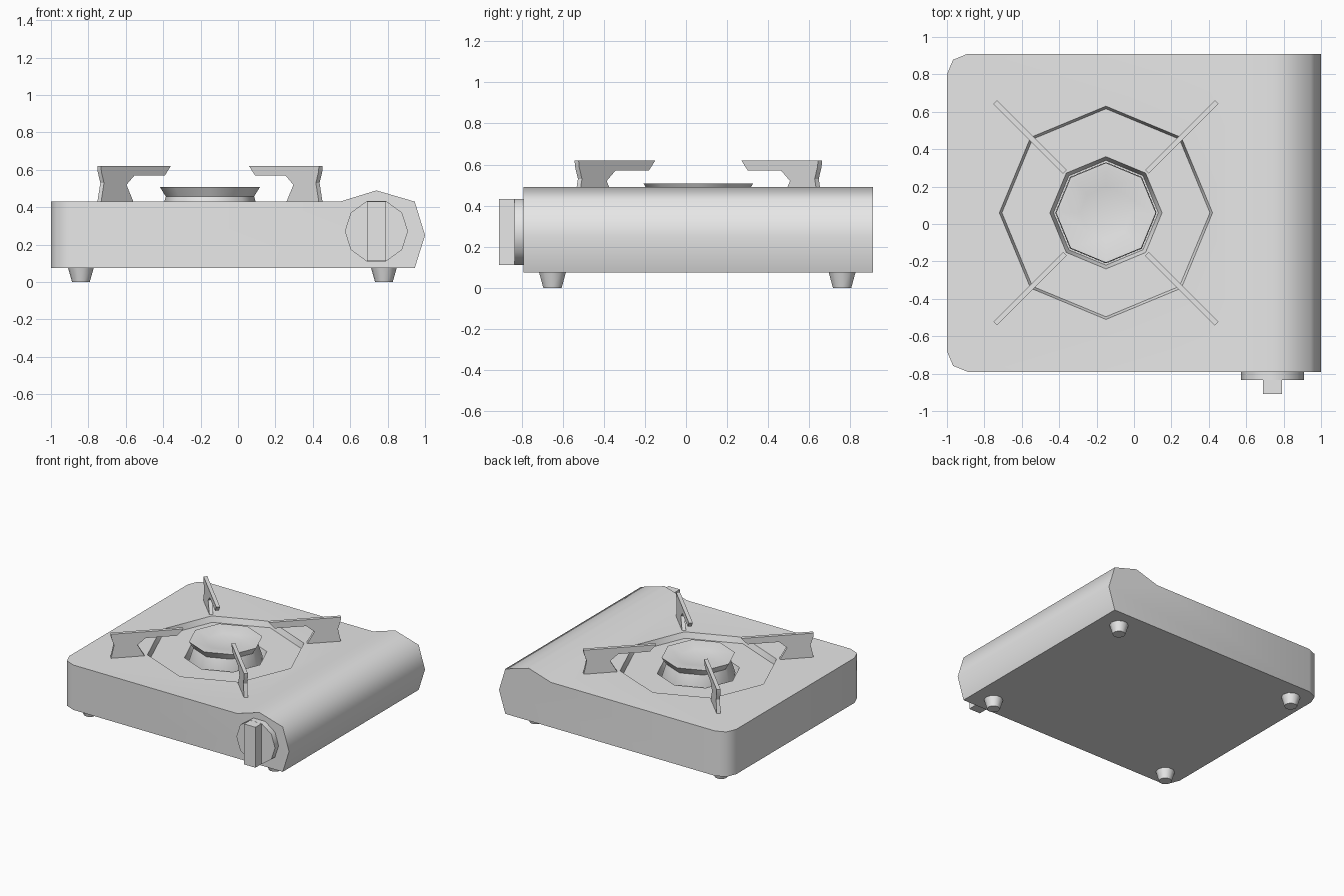
import bpy, bmesh, math
from mathutils import Matrix, Vector

if "Cube" in bpy.data.objects:
    bpy.data.objects.remove(bpy.data.objects["Cube"])

CX, CY = -0.15, 0.06          # burner centre
grey = bpy.data.materials.new("light_grey")
grey.diffuse_color = (0.8, 0.8, 0.8, 1)
grey.use_nodes = True
grey.node_tree.nodes["Principled BSDF"].inputs["Base Color"].default_value = grey.diffuse_color


def finish(name, bm, angle=60):
    bmesh.ops.recalc_face_normals(bm, faces=bm.faces)
    me = bpy.data.meshes.new(name)
    bm.to_mesh(me)
    bm.free()
    ob = bpy.data.objects.new(name, me)
    bpy.context.collection.objects.link(ob)
    me.materials.append(grey)
    smooth(ob, angle)
    return ob


def smooth(ob, angle):
    bpy.ops.object.select_all(action='DESELECT')
    ob.select_set(True)
    bpy.context.view_layer.objects.active = ob
    bpy.ops.object.shade_smooth_by_angle(angle=math.radians(angle))


def prism(points, y0, y1):
    """Extrude an (x, z) outline from y0 to y1."""
    bm = bmesh.new()
    f = bm.faces.new([bm.verts.new((x, y0, z)) for x, z in points])
    ext = bmesh.ops.extrude_face_region(bm, geom=[f])["geom"]
    vs = [v for v in ext if isinstance(v, bmesh.types.BMVert)]
    bmesh.ops.translate(bm, verts=vs, vec=(0, y1 - y0, 0))
    return bm


def lathe(profile, sides, x, y):
    """Closed solid from (radius, z) rings; zero radius makes a tip."""
    bm = bmesh.new()
    rings = []
    for r, z in profile:
        n = sides if r > 0 else 1
        rings.append([bm.verts.new((x + r * math.cos(math.tau * i / sides),
                                    y + r * math.sin(math.tau * i / sides), z)) for i in range(n)])
    for a, b in zip(rings, rings[1:]):
        for i in range(sides):
            j = (i + 1) % sides
            quad = [a[i % len(a)], a[j % len(a)], b[j % len(b)], b[i % len(b)]]
            bm.faces.new(list(dict.fromkeys(quad)))
    for ring in (rings[0], rings[-1]):
        if len(ring) > 1:
            bm.faces.new(ring)
    return bm


# Body: side profile with the canister hump, left corners rounded
bm = prism([(-1, 0.075), (0.945, 0.075), (1, 0.25), (0.945, 0.43),
            (0.74, 0.49), (0.545, 0.43), (-1, 0.43)], -0.79, 0.91)
corners = [e for e in bm.edges if all(v.co.x < -0.99 for v in e.verts)
           and abs(e.verts[0].co.z - e.verts[1].co.z) > 0.1]
bmesh.ops.bevel(bm, geom=corners, offset=0.11, segments=2, profile=0.5, affect='EDGES')
body = finish("body", bm)

# Stepped octagonal recess in the top
cutter = finish("recess_cutter", lathe([(0.57, 0.6), (0.57, 0.43), (0.556, 0.385),
                                        (0.30, 0.385), (0.28, 0.32)], 8, CX, CY))
cutter.hide_render = True
mod = body.modifiers.new("recess", 'BOOLEAN')
mod.operation, mod.object, mod.solver = 'DIFFERENCE', cutter, 'EXACT'
bpy.context.view_layer.objects.active = body
bpy.ops.object.modifier_apply(modifier="recess")
bpy.data.objects.remove(cutter)
smooth(body, 60)

# Burner: flared neck below a dished octagonal cap
finish("burner_neck", lathe([(0.27, 0.31), (0.27, 0.35), (0.235, 0.46)], 8, CX, CY))
finish("burner_cap", lathe([(0.235, 0.455), (0.267, 0.508), (0.25, 0.508),
                            (0.14, 0.488), (0, 0.48)], 8, CX, CY))

# Four pan supports on the diagonals
arm = [(0.838, 0.62), (0.31, 0.62), (0.355, 0.57), (0.585, 0.57), (0.645, 0.52),
       (0.59, 0.425), (0.838, 0.425), (0.815, 0.53), (0.835, 0.59)]
for i in range(4):
    bm = prism(arm, -0.014, 0.014)
    bm.transform(Matrix.Translation((CX, CY, 0)) @ Matrix.Rotation(math.radians(45 + 90 * i), 4, 'Z'))
    finish(f"pan_support_{i + 1}", bm, 30)

# Control knob: ten-sided disc with a grip bar
disc = [(0.74 + 0.169 * math.cos(math.tau * i / 10), 0.272 + 0.169 * math.sin(math.tau * i / 10))
        for i in range(10)]
finish("knob_disc", prism(disc, -0.835, -0.785))
finish("knob_grip", prism([(0.69, 0.112), (0.79, 0.112), (0.79, 0.432), (0.69, 0.432)], -0.91, -0.83))

# Tapered feet
for i, x in enumerate((-0.84, 0.78)):
    for j, y in enumerate((-0.65, 0.76)):
        finish(f"foot_{2 * i + j + 1}", lathe([(0.047, 0), (0.07, 0.08)], 10, x, y))
